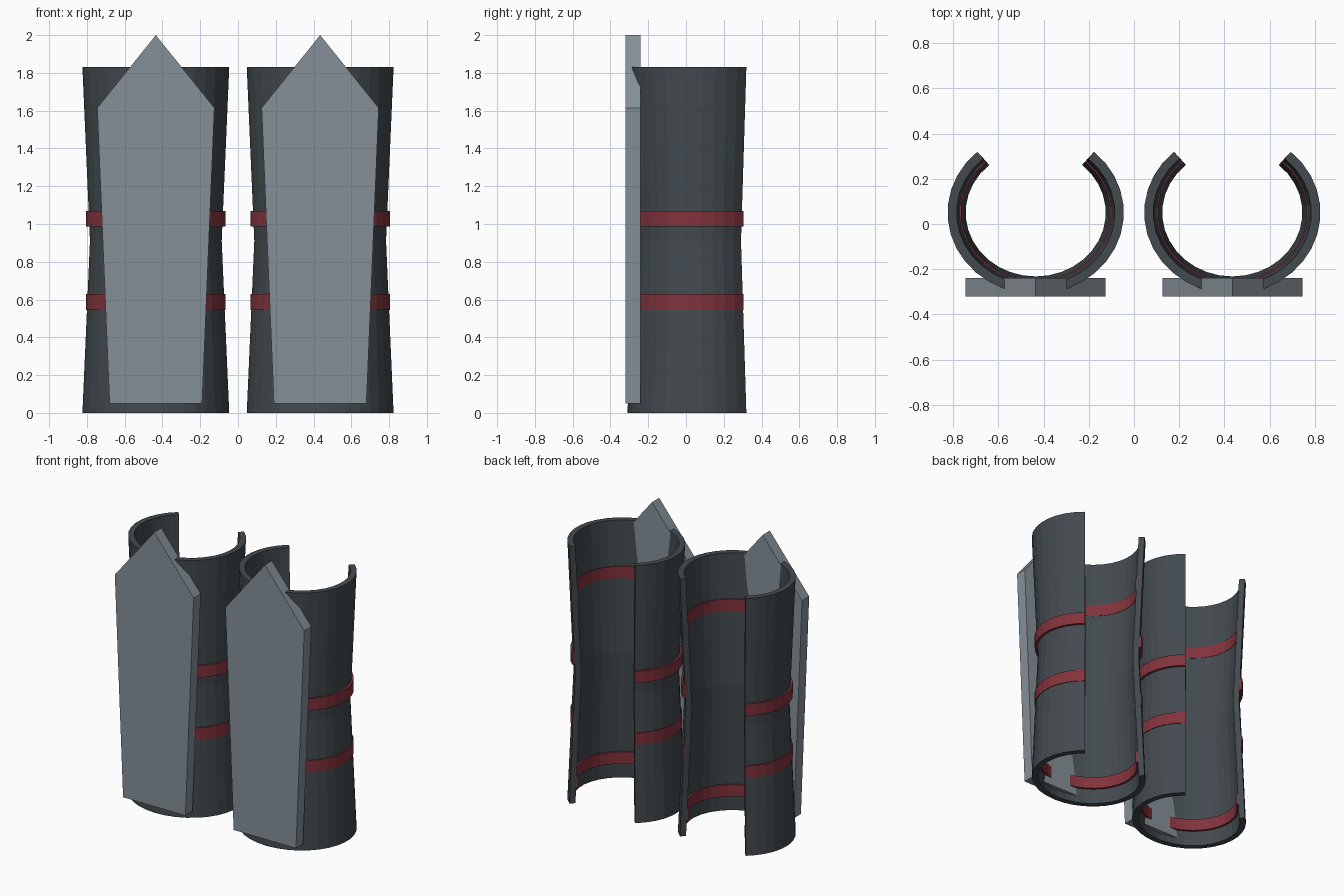
import bpy, math

if "Cube" in bpy.data.objects:
    bpy.data.objects.remove(bpy.data.objects["Cube"])

CX, CY = 0.435, 0.05          # centre of each guard tube
GAP = math.radians(48.5)      # the tube is open at the back between GAP and 180 - GAP
SEGS = 26


def material(name, rgb):
    m = bpy.data.materials.new(name)
    m.diffuse_color = (*rgb, 1)
    m.use_nodes = True
    m.node_tree.nodes["Principled BSDF"].inputs["Base Color"].default_value = m.diffuse_color
    return m


SHELL = material("dark slate", (0.055, 0.068, 0.077))
PLATE = material("steel grey", (0.235, 0.28, 0.315))
STRAP = material("dull red", (0.225, 0.033, 0.045))


def add_object(name, verts, faces, mat):
    me = bpy.data.meshes.new(name)
    me.from_pydata(verts, [], faces)
    me.materials.append(mat)
    me.update()
    ob = bpy.data.objects.new(name, me)
    bpy.context.collection.objects.link(ob)
    return ob


def open_band(name, cx, rings, thick, mat):
    """C-shaped wall; rings are (z, outer x radius, outer y radius)."""
    # closed cross-section: up the outside, down the inside
    section = [(z, rx, ry) for z, rx, ry in rings]
    section += [(z, rx - thick, ry - thick) for z, rx, ry in reversed(rings)]
    n = len(section)
    start, sweep = math.pi - GAP, math.pi + 2 * GAP
    verts = []
    for i in range(SEGS + 1):
        a = start + sweep * i / SEGS
        verts += [(cx + rx * math.cos(a), CY + ry * math.sin(a), z) for z, rx, ry in section]
    faces = []
    for i in range(SEGS):
        for j in range(n):
            k = (j + 1) % n
            faces.append((i * n + j, (i + 1) * n + j, (i + 1) * n + k, i * n + k))
    # end caps, split in quads between outer and inner walls
    for j in range(len(rings) - 1):
        cap = (j, j + 1, n - 2 - j, n - 1 - j)
        faces.append(cap)
        faces.append(tuple(SEGS * n + c for c in reversed(cap)))
    return add_object(name, verts, faces, mat)


def front_plate(name, cx):
    outline = [(-0.245, 0.05), (0.245, 0.05), (0.31, 1.615), (0, 2.0), (-0.31, 1.615)]
    n = len(outline)
    verts = [(cx + x, y, z) for y in (-0.32, -0.24) for x, z in outline]
    faces = [tuple(range(n)), tuple(reversed(range(n, 2 * n)))]
    faces += [(i, i + n, (i + 1) % n + n, (i + 1) % n) for i in range(n)]
    return add_object(name, verts, faces, PLATE)


for side, cx in (("left", -CX), ("right", CX)):
    # tube flares at both ends from a narrow waist
    open_band(side + "_shell", cx,
              [(0, 0.39, 0.36), (0.91, 0.35, 0.322), (1.83, 0.39, 0.36)], 0.04, SHELL)
    # four equal straps, outside at the waist and inside at the flared ends
    for i in range(4):
        z = 0.148 + 0.44 * i
        open_band(f"{side}_strap_{i + 1}", cx,
                  [(z - 0.042, 0.371, 0.341), (z + 0.042, 0.371, 0.341)], 0.041, STRAP)
    # pointed plate on the front
    front_plate(side + "_front_plate", cx)
